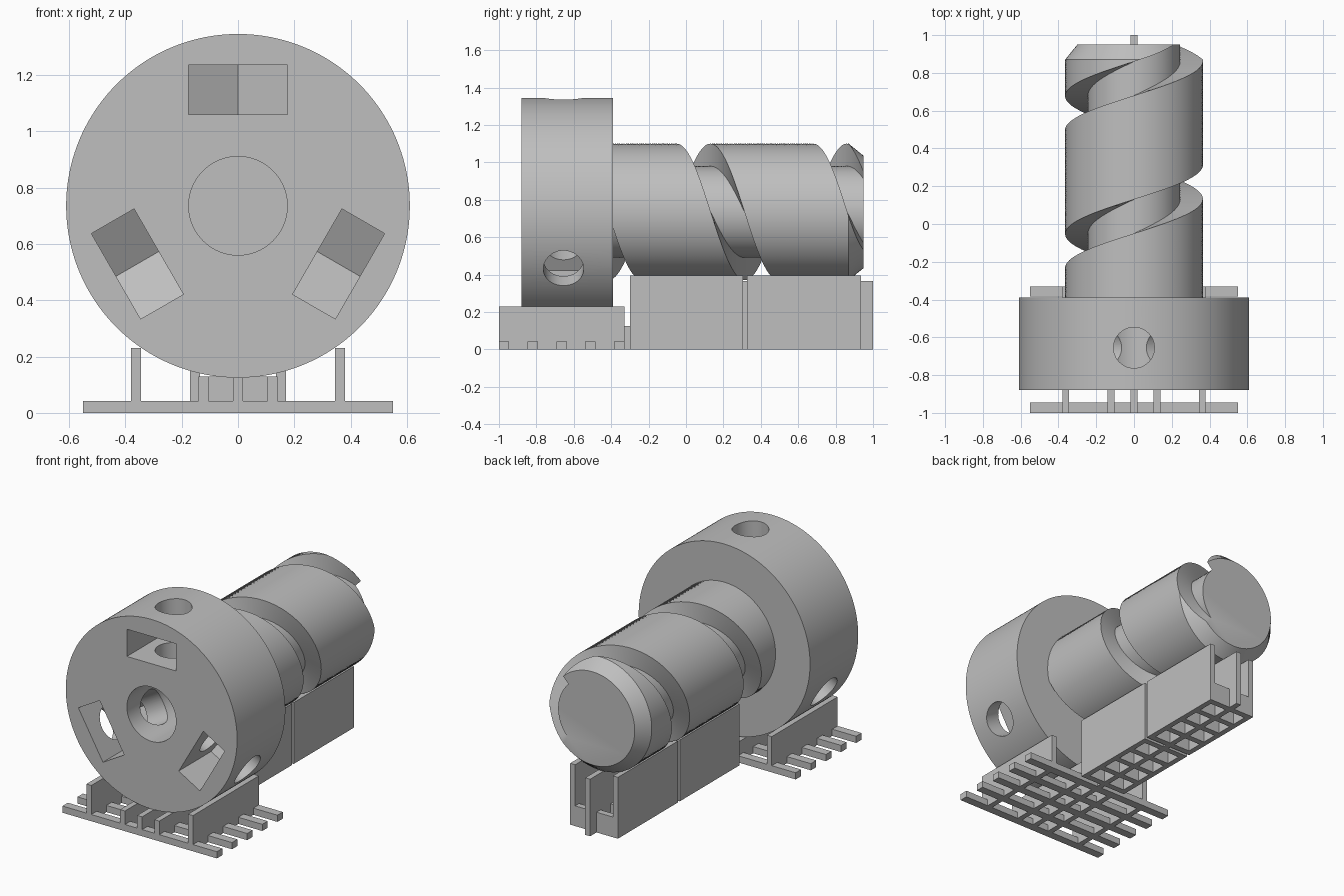
import bpy, bmesh, math
from mathutils import Matrix, Vector

cube = bpy.data.objects.get("Cube")
if cube:
    bpy.data.objects.remove(cube, do_unlink=True)

AXIS = Vector((0, 0, 0.735))      # screw axis runs along y at this height
R_HEAD, R_OUT, R_CORE = 0.61, 0.365, 0.245
PITCH, GROOVE_LOW, GROOVE_HIGH = 0.73, -0.05, 0.13
HEAD_FRONT, HEAD_BACK, TIP = -0.88, -0.39, 0.95

grey = bpy.data.materials.new("light_grey")
grey.use_nodes = True
colour = (0.52, 0.52, 0.52, 1)
grey.diffuse_color = colour
grey.node_tree.nodes["Principled BSDF"].inputs["Base Color"].default_value = colour


def finish(name, bm, smooth=False):
    bmesh.ops.recalc_face_normals(bm, faces=bm.faces)
    mesh = bpy.data.meshes.new(name)
    bm.to_mesh(mesh)
    bm.free()
    mesh.materials.append(grey)
    ob = bpy.data.objects.new(name, mesh)
    bpy.context.collection.objects.link(ob)
    if smooth:
        smooth_sharp(ob)
    return ob


def activate(ob):
    bpy.ops.object.select_all(action='DESELECT')
    ob.select_set(True)
    bpy.context.view_layer.objects.active = ob


def smooth_sharp(ob):
    activate(ob)
    bpy.ops.object.shade_smooth_by_angle(angle=math.radians(30))


def rod(name, radius, start, end, segments):
    """Closed cylinder between two points."""
    bm = bmesh.new()
    span = end - start
    turn = span.to_track_quat('Z', 'Y').to_matrix().to_4x4()
    bmesh.ops.create_cone(bm, cap_ends=True, segments=segments, radius1=radius, radius2=radius,
                          depth=span.length, matrix=Matrix.Translation((start + end) / 2) @ turn)
    return finish(name, bm)


def boxes(name, spans):
    """One object made of boxes given as (x0, x1, y0, y1, z0, z1)."""
    bm = bmesh.new()
    for x0, x1, y0, y1, z0, z1 in spans:
        mat = Matrix.Translation(((x0 + x1) / 2, (y0 + y1) / 2, (z0 + z1) / 2))
        mat = mat @ Matrix.Diagonal((x1 - x0, y1 - y0, z1 - z0, 1))
        bmesh.ops.create_cube(bm, size=1, matrix=mat)
    return finish(name, bm)


def nut_pocket(angle):
    """Pocket with a pointed floor, open at the front face."""
    bm = bmesh.new()
    w = 0.175
    outline = [(-w, -1), (w, -1), (w, -0.55), (0, -0.45), (-w, -0.55)]
    face = bm.faces.new([bm.verts.new((x, y, 0.325)) for x, y in outline])
    ext = bmesh.ops.extrude_face_region(bm, geom=[face])
    top = [v for v in ext["geom"] if isinstance(v, bmesh.types.BMVert)]
    bmesh.ops.translate(bm, verts=top, vec=(0, 0, 0.175))
    bm.transform(Matrix.Translation(AXIS) @ Matrix.Rotation(angle, 4, 'Y'))
    return finish("pocket_cutter", bm)


# Head: disc with a bore, three nut pockets and three radial screw holes
head = rod("head", R_HEAD, AXIS + Vector((0, HEAD_FRONT, 0)), AXIS + Vector((0, HEAD_BACK, 0)), 160)
cutters = [rod("bore_cutter", 0.175, AXIS + Vector((0, -1, 0)), AXIS + Vector((0, -0.45, 0)), 80)]
for i in range(3):
    a = i * math.tau / 3
    out = Vector((math.sin(a), 0, math.cos(a)))
    base = AXIS + Vector((0, -0.655, 0))
    cutters.append(nut_pocket(a))
    cutters.append(rod("screw_hole_cutter", 0.108, base + out * 0.05, base + out * 0.8, 48))
for cutter in cutters:
    mod = head.modifiers.new("cut", 'BOOLEAN')
    mod.object, mod.operation, mod.solver = cutter, 'DIFFERENCE', 'EXACT'
    activate(head)
    bpy.ops.object.modifier_apply(modifier=mod.name)
    bpy.data.objects.remove(cutter, do_unlink=True)
smooth_sharp(head)

# Screw shaft: notched round section twisted along the axis, chamfered at the tip
CHAMFER, R_TIP = 0.87, 0.30
start = HEAD_BACK - 0.01
stations = [start + (CHAMFER - start) * i / 110 for i in range(111)]
stations += [CHAMFER + (TIP - CHAMFER) * i / 8 for i in range(1, 9)]
n_core, n_out = 24, 72
bm = bmesh.new()
rings = []
for y in stations:
    a0 = (y - GROOVE_HIGH) / PITCH * math.tau
    a1 = (y - GROOVE_LOW) / PITCH * math.tau
    limit = R_OUT - max(0, y - CHAMFER) / (TIP - CHAMFER) * (R_OUT - R_TIP)
    section = [(R_CORE, a0 + (a1 - a0) * k / n_core) for k in range(n_core + 1)]
    section += [(limit, a1 + (a0 + math.tau - a1) * k / n_out) for k in range(n_out + 1)]
    rings.append([bm.verts.new(AXIS + Vector((r * math.sin(a), y, r * math.cos(a))))
                  for r, a in section])
for ring, after in zip(rings, rings[1:]):
    for k in range(len(ring)):
        j = (k + 1) % len(ring)
        bm.faces.new((ring[k], ring[j], after[j], after[k]))
bm.faces.new(rings[0])
bm.faces.new(rings[-1])
finish("threaded_shaft", bm, smooth=True)

# Support under the head: cross slats and upright ribs
T = 0.0175
FRONT, FRONT_END, SLAT = -1.0, -0.33, 0.055
step = (FRONT_END - FRONT - SLAT) / 4
boxes("front_support_slats", [(-0.55, 0.55, FRONT + i * step, FRONT + i * step + SLAT, 0, 0.043)
                              for i in range(5)])
boxes("front_support_ribs", [(x - T, x + T, FRONT, FRONT_END, 0, h)
                             for x, h in ((-0.362, 0.23), (-0.122, 0.13), (0.122, 0.13), (0.362, 0.23))])

# Support under the shaft: two wall pairs split by a slit, joined by crossbars
REAR, SLIT0, SLIT1, REAR_END = -0.30, 0.305, 0.325, 0.935
boxes("center_rib", [(-T, T, FRONT, REAR, 0, 0.125), (-T, T, REAR, 1.0, 0, 0.367)])
walls, bars = [], []
for y0, y1 in ((REAR, SLIT0), (SLIT1, REAR_END)):
    for s in (-1, 1):
        walls.append((s * 0.152 - T, s * 0.152 + T, y0, y1, 0, 0.395))
    gap = (y1 - y0 - 0.04) / 4
    bars += [(-0.15, 0.15, y0 + i * gap, y0 + i * gap + 0.04, 0, 0.13) for i in range(5)]
boxes("rear_support_walls", walls)
boxes("rear_support_crossbars", bars)
